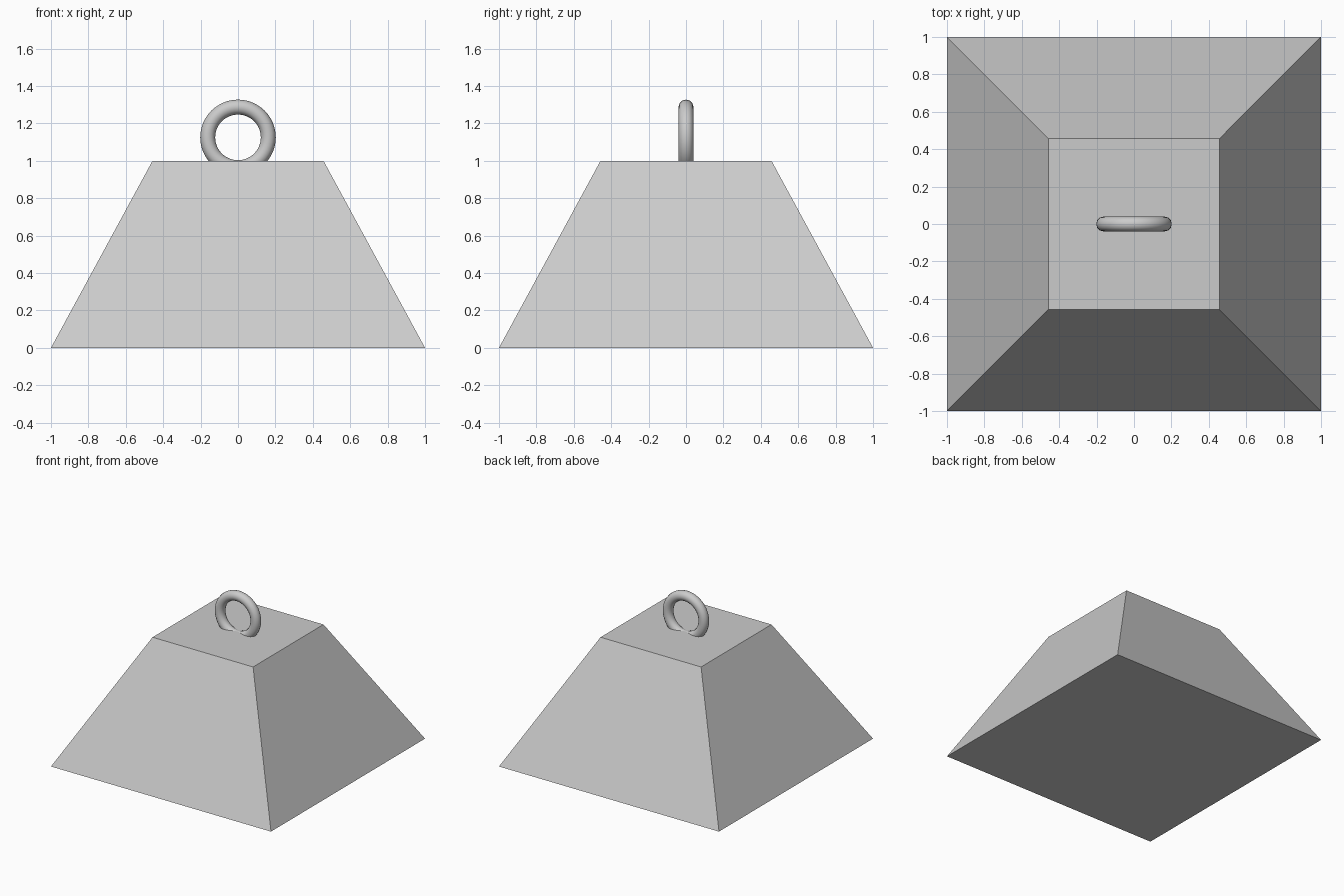
import bpy
import math

if "Cube" in bpy.data.objects:
    bpy.data.objects.remove(bpy.data.objects["Cube"])

# Tapered square weight block (four-sided cone turned 45 degrees)
bpy.ops.mesh.primitive_cone_add(
    vertices=4, radius1=math.sqrt(2), radius2=0.457 * math.sqrt(2), depth=1,
    location=(0, 0, 0.5), rotation=(0, 0, math.pi / 4))
block = bpy.context.object
block.name = "weight_block"
bpy.ops.object.transform_apply(location=True, rotation=True, scale=True)

# Upright lifting ring, its lower part sunk into the block
bpy.ops.mesh.primitive_torus_add(
    major_radius=0.162, minor_radius=0.04, major_segments=48, minor_segments=12,
    location=(0, 0, 1.125), rotation=(math.pi / 2, 0, 0))
ring = bpy.context.object
ring.name = "lifting_ring"
bpy.ops.object.shade_smooth()
